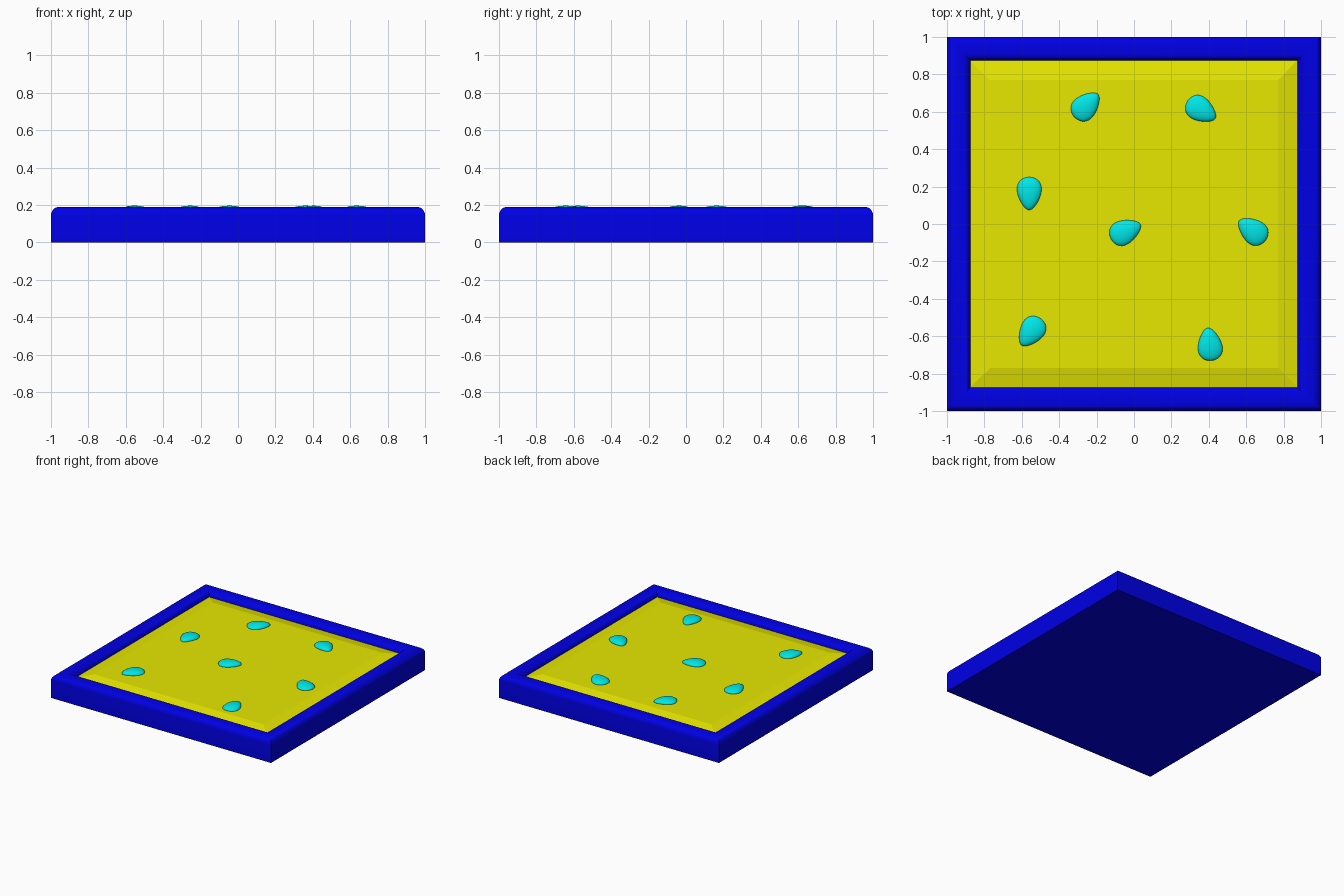
import bpy, bmesh, math

if "Cube" in bpy.data.objects:
    bpy.data.objects.remove(bpy.data.objects["Cube"])


def material(name, rgb):
    m = bpy.data.materials.new(name)
    m.diffuse_color = (*rgb, 1)
    m.use_nodes = True
    m.node_tree.nodes["Principled BSDF"].inputs["Base Color"].default_value = m.diffuse_color
    return m


def finish(bm, name, mat, angle):
    bmesh.ops.recalc_face_normals(bm, faces=bm.faces)
    me = bpy.data.meshes.new(name)
    bm.to_mesh(me)
    bm.free()
    ob = bpy.data.objects.new(name, me)
    bpy.context.collection.objects.link(ob)
    me.materials.append(mat)
    bpy.ops.object.select_all(action='DESELECT')
    ob.select_set(True)
    bpy.context.view_layer.objects.active = ob
    bpy.ops.object.shade_smooth_by_angle(angle=math.radians(angle))
    return ob


def square_loft(name, profile, mat, angle):
    """Join square rings given as (half width, height), capped at both ends."""
    bm = bmesh.new()
    rings = [[bm.verts.new((sx * h, sy * h, z))
              for sx, sy in ((-1, -1), (1, -1), (1, 1), (-1, 1))]
             for h, z in profile]
    for a, b in zip(rings, rings[1:]):
        for i in range(4):
            j = (i + 1) % 4
            bm.faces.new((a[i], a[j], b[j], b[i]))
    bm.faces.new(rings[0])
    bm.faces.new(rings[-1])
    return finish(bm, name, mat, angle)


def arc(cx, cz, r, start, end, steps=6):
    angles = [math.radians(start + (end - start) * i / steps) for i in range(steps + 1)]
    return [(cx + r * math.cos(t), cz + r * math.sin(t)) for t in angles]


blue = material("blue", (0.0, 0.0, 0.8))
yellow = material("yellow", (0.8, 0.8, 0.0))
cyan = material("cyan", (0.0, 0.8, 0.8))

# Tray with a rim rounded on both edges
R, TOP = 0.045, 0.19
rim = ([(1, 0)] + arc(1 - R, TOP - R, R, 0, 90)
       + arc(0.875 + R, TOP - R, R, 90, 180) + [(0.875, 0.03)])
square_loft("tray", rim, blue, 35)

# Filling with gently sloped borders
square_loft("filling", [(0.875, 0.04), (0.877, 0.145), (0.77, 0.168)], yellow, 5)

# Flat egg-shaped seeds: x, y, direction of the pointed end
SEEDS = [(-0.255, 0.632, 45), (0.36, 0.61, -32), (-0.56, 0.163, -90),
         (-0.045, -0.04, 25), (0.633, -0.035, 143), (-0.55, -0.577, -125),
         (0.405, -0.643, 97)]
for n, (x, y, direction) in enumerate(SEEDS, 1):
    bm = bmesh.new()
    bmesh.ops.create_uvsphere(bm, u_segments=32, v_segments=16, radius=1)
    for v in bm.verts:
        taper = 1 - 0.32 * v.co.x
        v.co = (v.co.x * 0.088, v.co.y * 0.063 * taper, v.co.z * 0.026)
    seed = finish(bm, f"seed_{n}", cyan, 60)
    seed.location = (x, y, 0.17)
    seed.rotation_euler.z = math.radians(direction)
